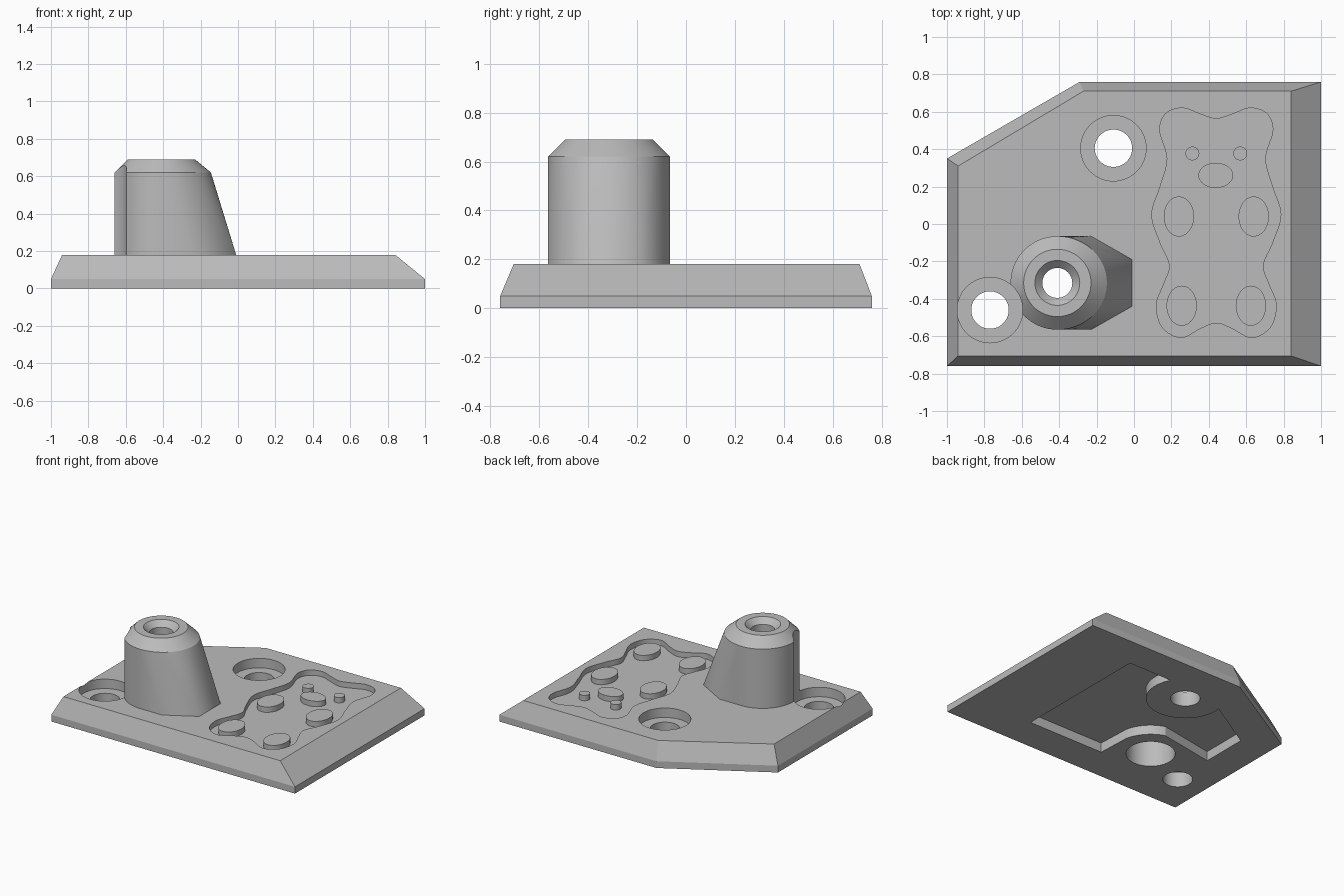
import bpy, bmesh, math
from mathutils import Vector

cube = bpy.data.objects.get("Cube")
if cube:
    bpy.data.objects.remove(cube)

grey = bpy.data.materials.new("plain_grey")
grey.use_nodes = True
colour = (0.5, 0.5, 0.5, 1)
grey.diffuse_color = colour
grey.node_tree.nodes["Principled BSDF"].inputs["Base Color"].default_value = colour


def finish(name, bm):
    bmesh.ops.recalc_face_normals(bm, faces=bm.faces)
    mesh = bpy.data.meshes.new(name)
    bm.to_mesh(mesh)
    bm.free()
    mesh.materials.append(grey)
    obj = bpy.data.objects.new(name, mesh)
    bpy.context.collection.objects.link(obj)
    return obj


def loft(name, layers):
    """Solid through matching outlines, each given as (points, z)."""
    bm = bmesh.new()
    rings = [[bm.verts.new((x, y, z)) for x, y in pts] for pts, z in layers]
    for low, high in zip(rings, rings[1:]):
        for i in range(len(low)):
            j = (i + 1) % len(low)
            bm.faces.new((low[i], low[j], high[j], high[i]))
    bm.faces.new(rings[0])
    bm.faces.new(rings[-1])
    return finish(name, bm)


def arc(centre, rx, start=0, end=360, steps=64, ry=None):
    full = abs(end - start) == 360
    out = []
    for i in range(steps if full else steps + 1):
        a = math.radians(start + (end - start) * i / steps)
        out.append((centre[0] + rx * math.cos(a), centre[1] + (ry or rx) * math.sin(a)))
    return out


def combine(target, tool, operation):
    """Apply a boolean and discard the tool."""
    mod = target.modifiers.new("boolean", "BOOLEAN")
    mod.operation, mod.solver, mod.object = operation, "EXACT", tool
    bpy.context.view_layer.objects.active = target
    bpy.ops.object.modifier_apply(modifier=mod.name)
    bpy.data.objects.remove(tool)


def smooth(obj):
    bpy.ops.object.select_all(action="DESELECT")
    obj.select_set(True)
    bpy.context.view_layer.objects.active = obj
    bpy.ops.object.shade_smooth_by_angle(angle=math.radians(20))


def spline(points, steps=8):
    """Closed smooth curve through the points."""
    out, n = [], len(points)
    for i in range(n):
        p0, p1, p2, p3 = (Vector(points[(i + k) % n]) for k in (-1, 0, 1, 2))
        for s in range(steps):
            t = s / steps
            p = (2 * p1 + (p2 - p0) * t + (2 * p0 - 5 * p1 + 4 * p2 - p3) * t ** 2
                 + (3 * p1 - p0 - 3 * p2 + p3) * t ** 3) / 2
            out.append((p.x, p.y))
    return out


TOP, FLOOR = 0.18, 0.14
POST = (-0.41, -0.315)
SCREWS = [(-0.11, 0.405), (-0.77, -0.46)]

# Base plate with a clipped corner and sloping rim
foot = [(-1, -0.76), (1, -0.76), (1, 0.76), (-0.29, 0.76), (-1, 0.35)]
deck = [(-0.94, -0.705), (0.84, -0.705), (0.84, 0.71), (-0.27, 0.71), (-0.94, 0.31)]
base = loft("base_plate", [(foot, 0), (foot, 0.05), (deck, TOP)])

# Post: round top blended into a ribbed foot
bm = bmesh.new()
rib = [(-0.23, -0.065), (-0.01, -0.19), (-0.01, -0.44), (-0.23, -0.565)]
outline = arc(POST, 0.25, 90, 270, 32) + rib
shoulder = arc(POST, 0.25, 90, 270, 32) + arc(POST, 0.265, -88, 88, 32, 0.25)
layers = [(outline, 0.12), (outline, TOP), (shoulder, 0.62), (arc(POST, 0.18), 0.69)]
for pts, z in layers:
    for x, y in pts:
        bm.verts.new((x, y, z))
hull = bmesh.ops.convex_hull(bm, input=bm.verts)
loose = {g for g in hull["geom_interior"] + hull["geom_unused"]
         if isinstance(g, bmesh.types.BMVert)}
bmesh.ops.delete(bm, geom=list(loose), context="VERTS")
bmesh.ops.dissolve_limit(bm, angle_limit=0.01, verts=bm.verts, edges=bm.edges)
combine(base, finish("post", bm), "UNION")

# Counterbored screw holes
for c in SCREWS:
    wide, narrow = arc(c, 0.175), arc(c, 0.1)
    combine(base, loft("counterbore", [(wide, 0.11), (wide, 1)]), "DIFFERENCE")
    combine(base, loft("screw_hole", [(narrow, -0.1), (narrow, 0.15)]), "DIFFERENCE")

# Post bore: wide below, narrow above, countersunk mouth
bore = [(0.165, -0.1), (0.165, 0.45), (0.08, 0.45), (0.08, 0.65), (0.12, 0.69), (0.12, 0.8)]
combine(base, loft("bore", [(arc(POST, r), z) for r, z in bore]), "DIFFERENCE")

# Pocket in the underside, leaving bosses around the holes
pocket = [(0.48, -0.51), (0.48, 0.53)]
pocket += arc(SCREWS[0], 0.265, 28, -188, 40)
pocket += [(-0.76, 0.21), (-0.76, -0.14)]
pocket += arc(POST, 0.265, 72, 12, 16) + [(-0.14, -0.51)]
combine(base, loft("pocket", [(pocket, -0.1), (pocket, 0.07)]), "DIFFERENCE")

# Bear-shaped recess
AXIS = 0.44
half = [(0.08, 0.585), (0.18, 0.62), (0.27, 0.59), (0.302, 0.5), (0.262, 0.35),
        (0.3, 0.2), (0.345, 0.05), (0.3, -0.1), (0.25, -0.22), (0.28, -0.32),
        (0.32, -0.43), (0.29, -0.55), (0.19, -0.607), (0.08, -0.555)]
bear = [(AXIS, 0.563)] + [(AXIS + w, y) for w, y in half]
bear += [(AXIS, -0.528)] + [(AXIS - w, y) for w, y in reversed(half)]
bear = spline(bear)
combine(base, loft("recess", [(bear, FLOOR), (bear, 0.3)]), "DIFFERENCE")
smooth(base)


# Raised pads within the recess
def pad(name, x, y, rx, ry):
    pts = arc((x, y), rx, steps=40, ry=ry)
    smooth(loft(name, [(pts, FLOOR - 0.01), (pts, TOP)]))


pad("nose_pad", AXIS - 0.003, 0.26, 0.093, 0.067)
for side, s in (("left", 1), ("right", -1)):
    pad(side + "_eye_pad", AXIS + s * 0.128, 0.377, 0.037, 0.037)
    pad(side + "_arm_pad", AXIS + s * 0.2, 0.04, 0.081, 0.107)
    pad(side + "_leg_pad", AXIS + s * 0.185, -0.437, 0.081, 0.107)
